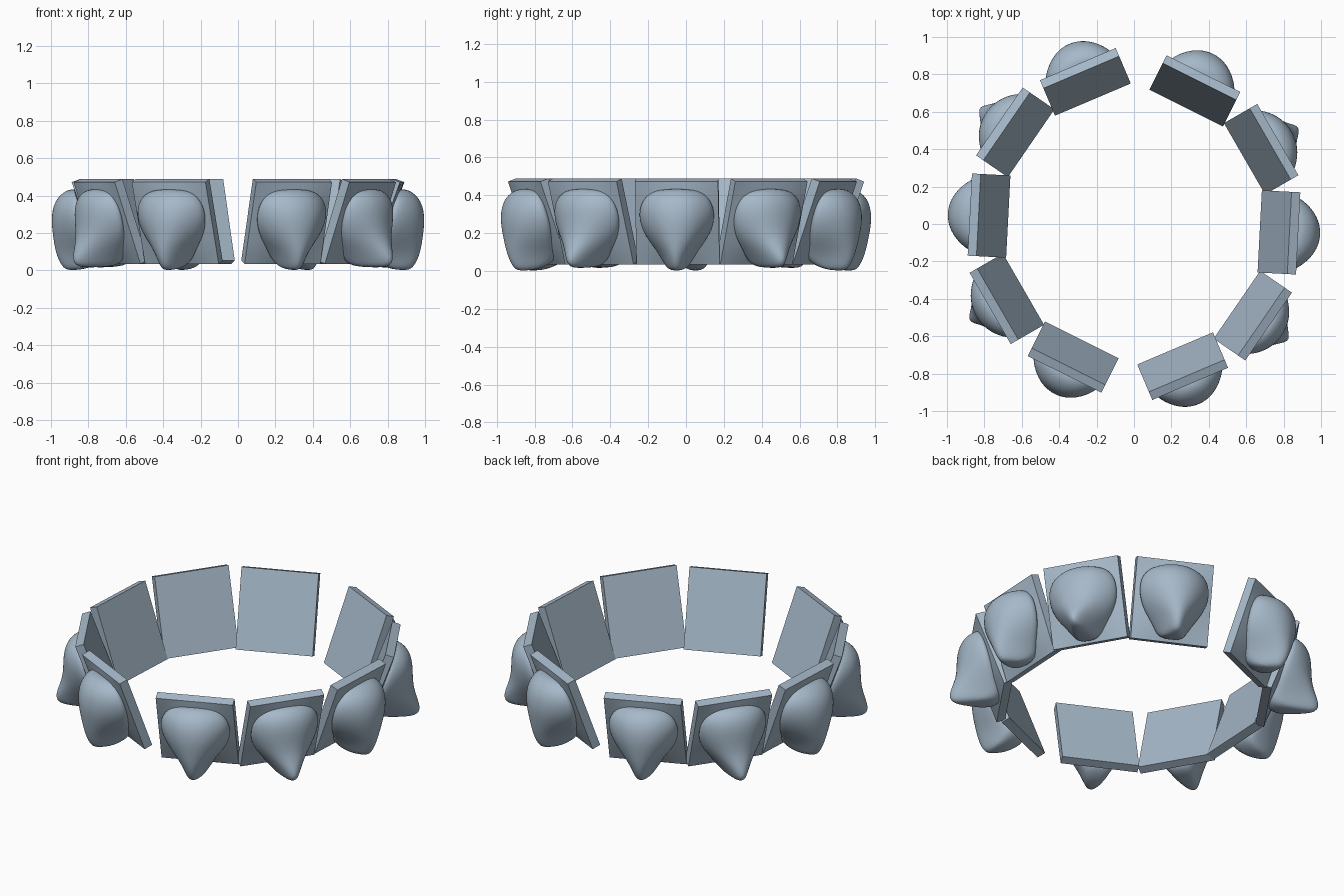
import bpy, bmesh
from math import radians, sin, cos, tan, pi
from mathutils import Matrix, Vector

old = bpy.data.objects.get("Cube")
if old:
    bpy.data.objects.remove(old, do_unlink=True)

COLOUR = (0.38, 0.48, 0.58, 1)
mat = bpy.data.materials.new("blue grey stone")
mat.use_nodes = True
mat.diffuse_color = COLOUR
mat.node_tree.nodes["Principled BSDF"].inputs["Base Color"].default_value = COLOUR

TILT = radians(20)
MID_Z = 0.2625


def finish(bm, name, angle):
    """Turn a bmesh into a smooth shaded mesh with sharp edges kept."""
    bmesh.ops.recalc_face_normals(bm, faces=bm.faces[:])
    for f in bm.faces:
        f.smooth = True
    mesh = bpy.data.meshes.new(name)
    bm.to_mesh(mesh)
    bm.free()
    mesh.materials.append(mat)
    mesh.set_sharp_from_angle(angle=radians(angle))
    return mesh


def plate_mesh():
    """Leaning tile with a gently pillowed outer face."""
    w, d, h = 0.44, 0.05, 0.465
    bm = bmesh.new()
    bmesh.ops.create_cube(bm, size=1)
    bmesh.ops.subdivide_edges(bm, edges=bm.edges[:], cuts=7, use_grid_fill=True)
    for v in bm.verts:
        u, s = 2 * v.co.x, 2 * v.co.z
        swell = 0.03 * (1 - u * u) * (1 - s * s) if v.co.y > 0.49 else 0
        v.co = Vector((v.co.x * w, v.co.y * d + swell, v.co.z * h))
    bm.transform(Matrix.Translation((0, 0, MID_Z)) @ Matrix.Rotation(-TILT, 4, 'X'))
    return finish(bm, "plate", 35)


def head_mesh(name, rows):
    """Loft of rounded sections, each row: height, half width, front reach."""
    bm = bmesh.new()
    rings = []
    steps = 12
    for z, w, front in rows:
        # the back stays buried in the plate, and the chin runs out below it
        back = (z - MID_Z) * tan(TILT) + 0.005 + max(0, 0.04 - z) * 3.5
        ring = []
        for i in range(steps + 1):
            a = -pi / 2 + pi * i / steps
            s, c = sin(a), max(0, cos(a))
            flare = 1 + 0.18 * s ** 8
            ring.append(bm.verts.new((w * s * flare, back + (front - back) * c ** 0.75, z)))
        rings.append(ring)
    for low, high in zip(rings, rings[1:]):
        for i in range(steps + 1):
            j = (i + 1) % (steps + 1)
            bm.faces.new((low[i], low[j], high[j], high[i]))
    bm.faces.new(rings[0])
    bm.faces.new(rings[-1])
    return finish(bm, name, 180)


# Round head with a drooping muzzle, and one whose muzzle juts outward
round_rows = [(0.0, 0.038, 0.15), (0.05, 0.07, 0.185), (0.11, 0.10, 0.205),
              (0.18, 0.15, 0.215), (0.26, 0.18, 0.225), (0.34, 0.178, 0.217),
              (0.40, 0.145, 0.185), (0.435, 0.085, 0.13)]
jutting_rows = [(0.015, 0.04, 0.20), (0.05, 0.065, 0.237), (0.11, 0.105, 0.222),
                (0.18, 0.155, 0.195), (0.26, 0.182, 0.19), (0.34, 0.178, 0.188),
                (0.40, 0.145, 0.165), (0.435, 0.085, 0.12)]
plate = plate_mesh()
round_head = head_mesh("round_head", round_rows)
jutting_head = head_mesh("jutting_head", jutting_rows)


def place(name, mesh, matrix, subdivide=False):
    ob = bpy.data.objects.new(name, mesh)
    bpy.context.scene.collection.objects.link(ob)
    ob.matrix_world = matrix
    if subdivide:
        mod = ob.modifiers.new("smooth", 'SUBSURF')
        mod.levels = mod.render_levels = 2


# Half ring of segments: centre x, centre y, facing angle, head
half_ring = [(0.26, -0.76, -67, round_head), (0.635, -0.49, -34.5, jutting_head),
             (0.775, -0.045, -3, round_head), (0.68, 0.40, 30, jutting_head),
             (0.325, 0.712, 63.5, round_head)]

for half, label in enumerate(("left", "right")):
    turn = Matrix.Rotation(pi * half, 4, 'Z')
    for n, (x, y, facing, head) in enumerate(half_ring, 1):
        m = turn @ Matrix.Translation((x, y, 0)) @ Matrix.Rotation(radians(facing - 90), 4, 'Z')
        place(f"{label}_plate_{n}", plate, m)
        place(f"{label}_head_{n}", head, m, True)
